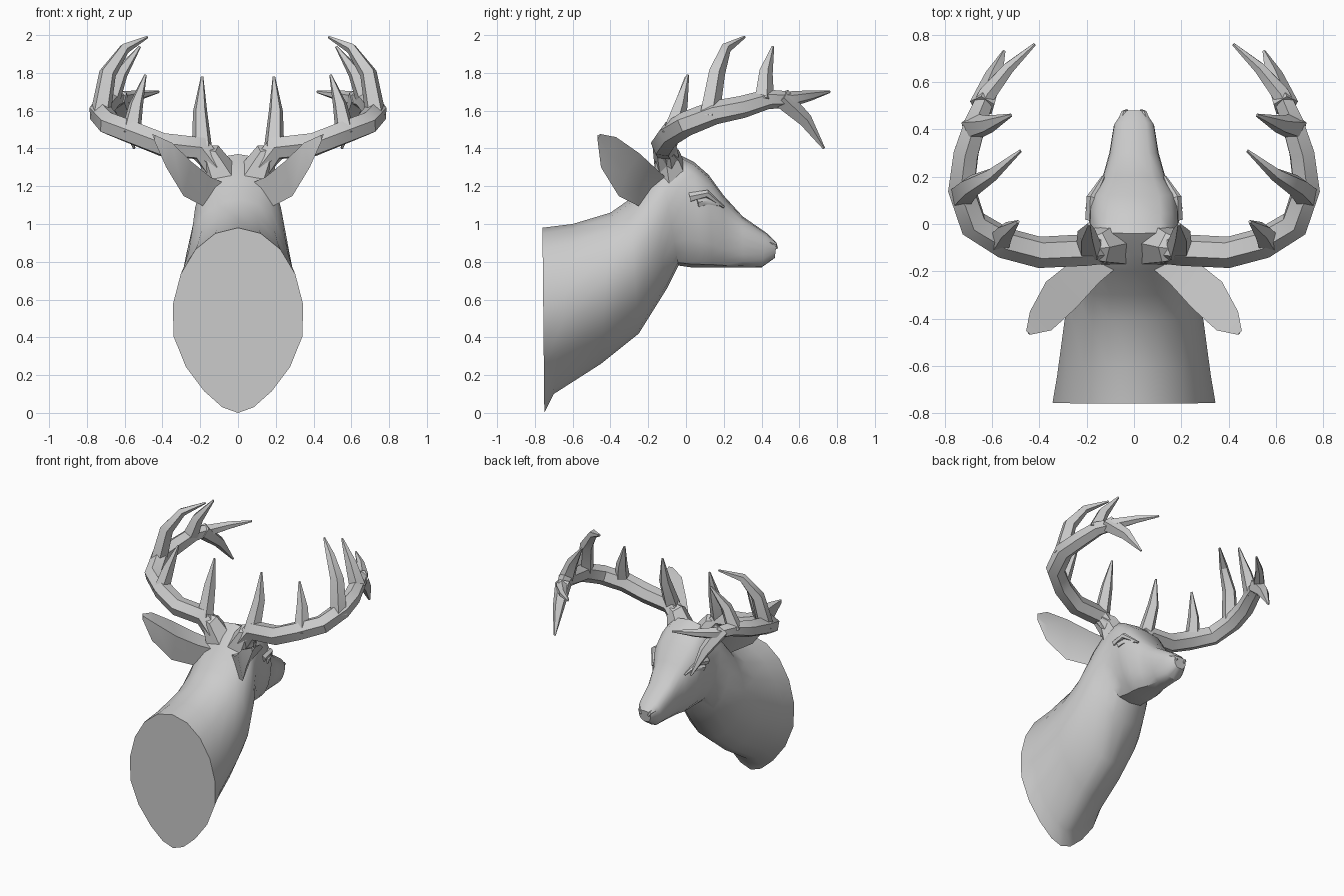
import bpy, bmesh, math
from mathutils import Vector

cube = bpy.data.objects.get("Cube")
if cube:
    bpy.data.objects.remove(cube, do_unlink=True)

GREY = (0.6, 0.6, 0.6, 1)
clay = bpy.data.materials.new("plain_grey_clay")
clay.use_nodes = True
clay.diffuse_color = GREY
clay.node_tree.nodes["Principled BSDF"].inputs["Base Color"].default_value = GREY


def loft(name, rings, mirror=True, angle=30):
    """Skin a list of equal-sized rings, close both ends and shade."""
    bm = bmesh.new()
    rows = [[bm.verts.new(point) for point in ring] for ring in rings]
    count = len(rows[0])
    for near, far in zip(rows, rows[1:]):
        for i in range(count):
            j = (i + 1) % count
            bm.faces.new((near[i], near[j], far[j], far[i]))
    bm.faces.new(rows[0])
    bm.faces.new(rows[-1])
    bmesh.ops.recalc_face_normals(bm, faces=bm.faces)
    mesh = bpy.data.meshes.new(name)
    bm.to_mesh(mesh)
    bm.free()
    mesh.materials.append(clay)
    part = bpy.data.objects.new(name, mesh)
    bpy.context.collection.objects.link(part)
    bpy.ops.object.select_all(action='DESELECT')
    part.select_set(True)
    bpy.context.view_layer.objects.active = part
    bpy.ops.object.shade_smooth_by_angle(angle=math.radians(angle))
    if mirror:
        part.modifiers.new("mirror", 'MIRROR').use_mirror_merge = False


def horn(path, radius, power=1.5, sides=6):
    """Rings along a path, thinning to a point; a higher power stays thick longer."""
    points = [Vector(p) for p in path]
    last = len(points) - 1
    steep = abs((points[-1] - points[0]).normalized().z) > 0.7
    side = Vector((1, 0.3, 0)) if steep else Vector((0.3, 0.2, 1))
    rings = []
    for i, point in enumerate(points):
        along = (points[min(i + 1, last)] - points[max(i - 1, 0)]).normalized()
        side = (side - along * side.dot(along)).normalized()
        other = along.cross(side)
        r = radius * (1 - (i / last) ** power) + 0.007
        turns = [math.tau * k / sides for k in range(sides)]
        rings.append([point + r * (math.cos(a) * side + math.sin(a) * other) for a in turns])
    return rings


def body_ring(top_y, top_z, low_y, low_z, width, half_steps=9):
    """Egg section, pointed below on the neck and fuller above on the head."""
    top, low = Vector((0, top_y, top_z)), Vector((0, low_y, low_z))
    headness = min(1, max(0, ((top_y + low_y) / 2 + 0.3) * 5))
    ring = []
    for k in range(half_steps * 2):
        a = math.pi * k / half_steps
        c, s = math.cos(a), math.sin(a)
        neck = abs(s) * (1 - 0.35 * max(0, c) ** 2)
        head = abs(s) ** 0.6 * (0.93 - 0.15 * c)
        x = width * (neck + (head - neck) * headness)
        point = low.lerp(top, (1 - c) / 2)
        point.x = math.copysign(x, s)
        ring.append(point)
    return ring


# Neck and head: top and bottom (y, z) and half width, wall plate to nose
sections = [
    (-.76, .98, -.75, 0, .35), (-.6, 1, -.7, .1, .33), (-.4, 1.06, -.45, .26, .3),
    (-.3, 1.13, -.25, .42, .28), (-.2, 1.23, -.1, .66, .25), (-.13, 1.3, -.04, .78, .22),
    (-.04, 1.37, .03, .77, .2), (.04, 1.33, .08, .77, .2), (.12, 1.26, .14, .77, .19),
    (.2, 1.15, .2, .77, .14), (.3, 1.04, .3, .77, .11), (.43, .95, .4, .77, .09),
    (.48, .9, .47, .82, .05),
]
loft("neck_and_head", [body_ring(*s) for s in sections], mirror=False, angle=35)


# Ears: leaf sections with two edges, a hollow face and a ridged back
def ear_ring(x, y, z, size):
    centre = Vector((x, y, z))
    edge = size * Vector((.3, .4, .8))
    back = size * Vector((-.6, -.4, .5))
    return [centre + edge, centre + back * 0.2, centre - edge, centre + back]


ear = [(.14, -.15, 1.17, .1), (.22, -.2, 1.19, .12), (.33, -.3, 1.26, .14),
       (.41, -.41, 1.38, .1), (.45, -.46, 1.46, .02)]
loft("ears", [ear_ring(*e) for e in ear])

# Antler beams sweep out and forward from flared pedicles
beam = [(.12, -.1, 1.3), (.2, -.11, 1.4), (.4, -.12, 1.42), (.55, -.08, 1.48), (.68, 0, 1.53),
        (.73, .15, 1.59), (.71, .3, 1.62), (.67, .43, 1.66), (.62, .55, 1.66),
        (.53, .66, 1.68), (.42, .76, 1.7)]
loft("antler_beams", horn(beam, 0.06, power=4))
loft("antler_pedicles", horn([(.09, -.08, 1.24), (.15, -.1, 1.36), (.3, -.12, 1.42)], 0.1))

# Antler tines, each from its root on the beam to its tip
tines = {
    "brow_tines": [(.19, -.11, 1.4), (.2, -.04, 1.6), (.19, 0, 1.78)],
    "second_tines": [(.57, -.08, 1.47), (.54, -.03, 1.63), (.49, .01, 1.79)],
    "tall_tines": [(.73, .12, 1.57), (.69, .16, 1.8), (.6, .21, 1.93), (.48, .31, 1.99)],
    "third_tines": [(.68, .41, 1.65), (.62, .42, 1.8), (.52, .46, 1.94)],
    "fork_tines": [(.64, .5, 1.67), (.59, .63, 1.55), (.55, .73, 1.4)],
}
for name, path in tines.items():
    loft(name, horn(path, 0.05, sides=5))

# Face details
loft("brows", horn([(.18, .02, 1.14), (.18, .11, 1.16), (.13, .2, 1.09)], 0.02, power=2))
loft("eyes", horn([(.18, .06, 1.11), (.17, .11, 1.12), (.14, .18, 1.1)], 0.02, power=2), angle=60)
loft("nostrils", horn([(.05, .44, .9), (.04, .47, .89), (.03, .48, .87)], 0.01, power=2))
